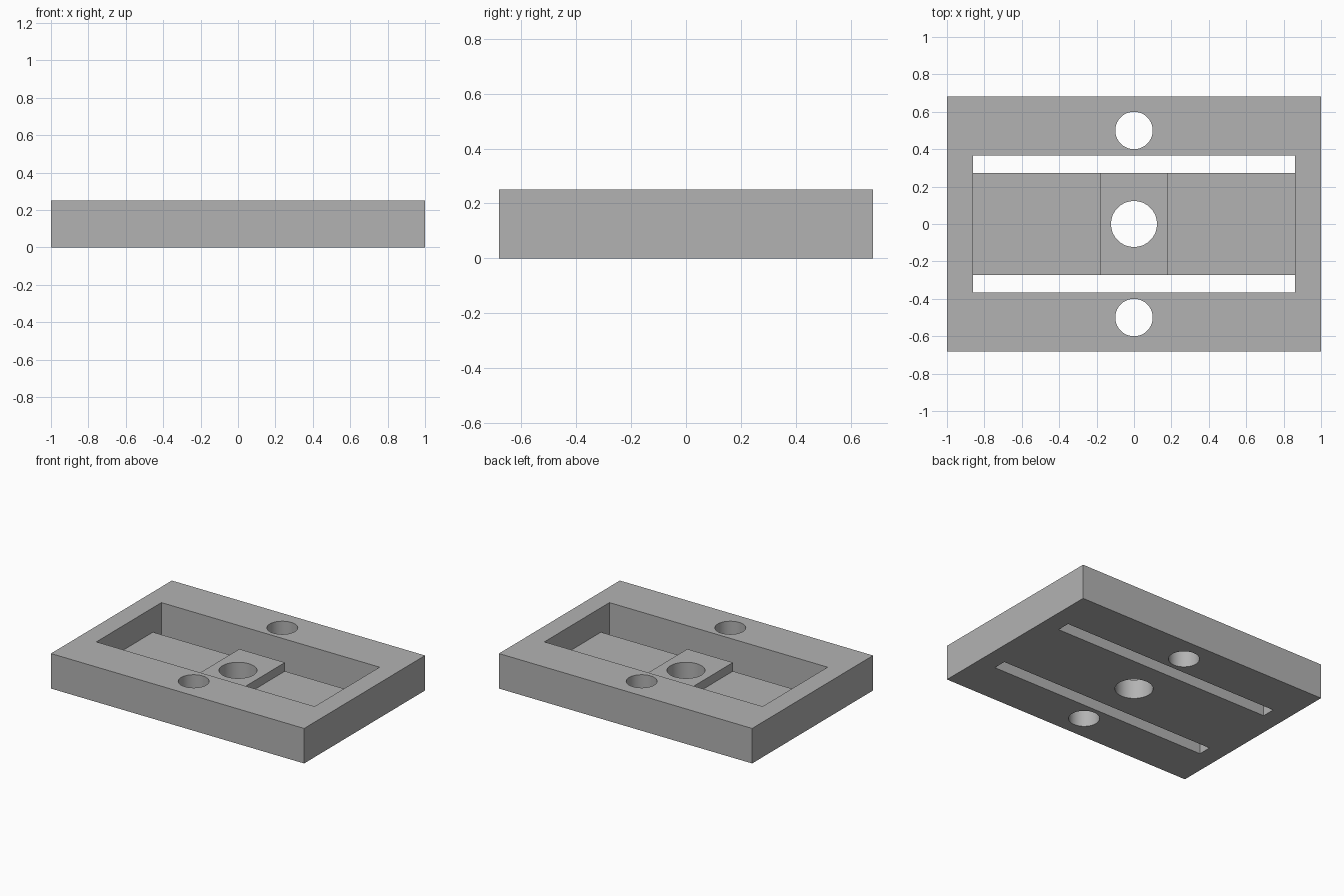
import bpy
import bmesh
from mathutils import Matrix

HEIGHT = 0.25
HALF_BEAM = 0.272

cube = bpy.data.objects.get("Cube")
if cube:
    bpy.data.objects.remove(cube, do_unlink=True)

grey = bpy.data.materials.new("plain grey")
grey.use_nodes = True
grey.diffuse_color = (0.45, 0.45, 0.45, 1)
grey.node_tree.nodes["Principled BSDF"].inputs["Base Color"].default_value = grey.diffuse_color


def make_object(name, bm):
    bmesh.ops.recalc_face_normals(bm, faces=bm.faces)
    mesh = bpy.data.meshes.new(name)
    bm.to_mesh(mesh)
    bm.free()
    mesh.materials.append(grey)
    obj = bpy.data.objects.new(name, mesh)
    bpy.context.collection.objects.link(obj)
    return obj


def box(name, half_x, half_y, low, high):
    bm = bmesh.new()
    place = Matrix.Translation((0, 0, (low + high) / 2))
    size = Matrix.Diagonal((2 * half_x, 2 * half_y, high - low, 1))
    bmesh.ops.create_cube(bm, size=1, matrix=place @ size)
    return make_object(name, bm)


def cylinder(name, radius, y):
    bm = bmesh.new()
    bmesh.ops.create_cone(bm, cap_ends=True, segments=64, radius1=radius, radius2=radius,
                          depth=1, matrix=Matrix.Translation((0, y, 0)))
    return make_object(name, bm)


def extrude_profile(name, points, half_y):
    bm = bmesh.new()
    face = bm.faces.new([bm.verts.new((x, -half_y, z)) for x, z in points])
    result = bmesh.ops.extrude_face_region(bm, geom=[face], use_keep_orig=True)
    moved = [v for v in result["geom"] if isinstance(v, bmesh.types.BMVert)]
    bmesh.ops.translate(bm, verts=moved, vec=(0, 2 * half_y, 0))
    return make_object(name, bm)


def combine(target, other, operation):
    mod = target.modifiers.new(operation.title(), 'BOOLEAN')
    mod.operation = operation
    mod.solver = 'EXACT'
    mod.object = other
    bpy.ops.object.select_all(action='DESELECT')
    bpy.context.view_layer.objects.active = target
    target.select_set(True)
    bpy.ops.object.modifier_apply(modifier=mod.name)
    bpy.data.objects.remove(other, do_unlink=True)


# Outer frame with a rectangular window through it
plate = box("mounting_plate", 1, 0.682, 0, HEIGHT)
combine(plate, box("window_cutter", 0.862, 0.367, -0.5, 0.5), 'DIFFERENCE')

# Thin beam across the window with a raised centre pad, its ends merged into the frame
half_profile = [(0.93, 0), (0.93, 0.075), (0.18, 0.075), (0.18, 0.137)]
profile = half_profile + [(-x, z) for x, z in reversed(half_profile)]
combine(plate, extrude_profile("beam", profile, HALF_BEAM), 'UNION')

# Bolt holes: one through the pad, one through each long rail
for radius, y in ((0.123, 0), (0.1, 0.5), (0.1, -0.5)):
    combine(plate, cylinder("hole_cutter", radius, y), 'DIFFERENCE')

bpy.ops.object.shade_smooth_by_angle()
